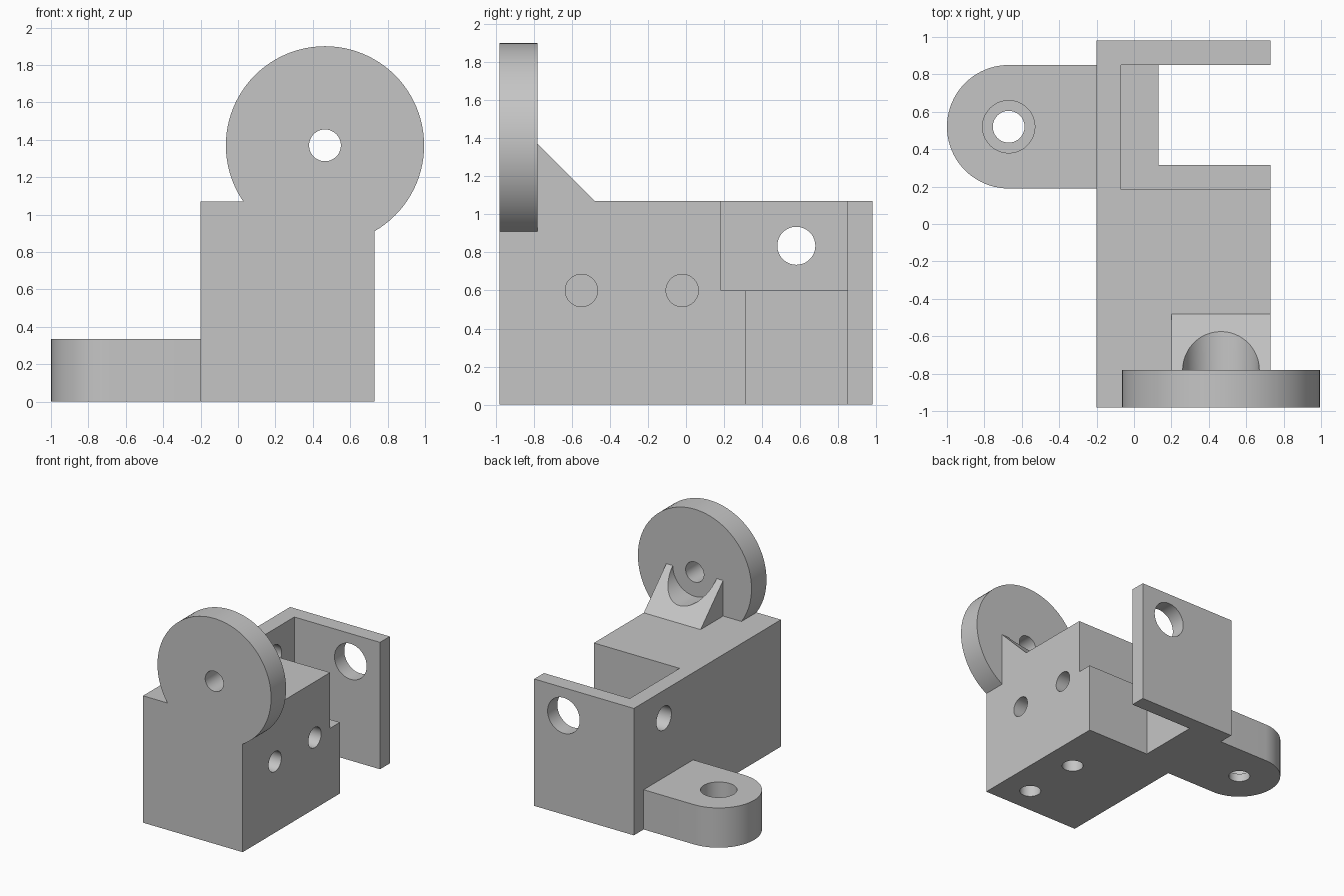
import bpy, bmesh
from math import sin, cos, pi

cube = bpy.data.objects.get("Cube")
if cube:
    bpy.data.objects.remove(cube, do_unlink=True)

GREY = (0.56, 0.56, 0.56, 1.0)
metal = bpy.data.materials.new("plain_grey")
metal.use_nodes = True
metal.diffuse_color = GREY
metal.node_tree.nodes["Principled BSDF"].inputs["Base Color"].default_value = GREY

PLACE = {"x": lambda a, b, h: (h, a, b),
         "y": lambda a, b, h: (a, h, b),
         "z": lambda a, b, h: (a, b, h)}


def prism(name, points, axis, lo, hi):
    """Extrude a flat profile along an axis from lo to hi."""
    bm = bmesh.new()
    face = bm.faces.new([bm.verts.new(PLACE[axis](a, b, lo)) for a, b in points])
    ext = bmesh.ops.extrude_face_region(bm, geom=[face], use_keep_orig=True)
    shift = PLACE[axis](0, 0, hi - lo)
    moved = [g for g in ext["geom"] if isinstance(g, bmesh.types.BMVert)]
    bmesh.ops.translate(bm, verts=moved, vec=shift)
    bmesh.ops.recalc_face_normals(bm, faces=bm.faces)
    mesh = bpy.data.meshes.new(name)
    bm.to_mesh(mesh)
    bm.free()
    mesh.materials.append(metal)
    obj = bpy.data.objects.new(name, mesh)
    bpy.context.collection.objects.link(obj)
    return obj


def box(name, x, y, z):
    return prism(name, [(x[0], y[0]), (x[1], y[0]), (x[1], y[1]), (x[0], y[1])], "z", *z)


def arc(a, b, r, start=0.0, sweep=2 * pi, steps=64):
    return [(a + r * cos(start + sweep * i / steps), b + r * sin(start + sweep * i / steps))
            for i in range(steps + (sweep < 2 * pi))]


def rod(name, a, b, r, axis, lo, hi, steps=48):
    return prism(name, arc(a, b, r, steps=steps), axis, lo, hi)


def combine(target, other, operation):
    """Apply a boolean and remove the helper solid."""
    bpy.context.view_layer.objects.active = target
    mod = target.modifiers.new(operation.lower(), "BOOLEAN")
    mod.operation, mod.solver, mod.object = operation, "EXACT", other
    bpy.ops.object.modifier_apply(modifier=mod.name)
    bpy.data.objects.remove(other, do_unlink=True)


def cut(target, *cutters):
    for c in cutters:
        combine(target, c, "DIFFERENCE")


AX, AZ = 0.465, 1.37   # disc axis

# Main block with the stepped pocket that leaves a side wall and a back plate
bracket = box("bracket_body", (-0.2, 0.73), (-0.98, 0.98), (0, 1.07))
cut(bracket,
    box("upper_pocket", (-0.07, 1.2), (0.185, 0.85), (0.6, 1.5)),
    box("through_pocket", (0.13, 1.2), (0.315, 0.85), (-0.5, 1.5)))

# Sloped support behind the disc, scooped round the disc axis
support = prism("disc_support", [(-0.85, 1.0), (-0.85, AZ), (-0.78, AZ), (-0.48, 1.07), (-0.48, 1.0)],
                "x", 0.2, 0.73)
cut(support, rod("scoop", AX, AZ, 0.205, "y", -0.78, -0.3))
combine(bracket, support, "UNION")

# Upright disc
combine(bracket, rod("disc", AX, AZ, 0.53, "y", -0.98, -0.78, 96), "UNION")

# Round-ended mounting lug
lug = prism("mounting_lug", [(-0.1, 0.85)] + arc(-0.67, 0.52, 0.33, pi / 2, pi, 40) + [(-0.1, 0.19)],
            "z", 0, 0.335)
cut(lug, rod("lug_hole", -0.67, 0.52, 0.085, "z", -0.1, 0.5),
    rod("lug_counterbore", -0.67, 0.52, 0.14, "z", 0.07, 0.5))
combine(bracket, lug, "UNION")

# Through holes: disc, side wall, back plate
cut(bracket,
    rod("disc_hole", AX, AZ, 0.085, "y", -1.1, -0.6),
    rod("wall_hole", 0.58, 0.835, 0.1, "x", -0.3, 0.0),
    rod("plate_hole", 0.455, 0.835, 0.15, "y", 0.8, 1.1))

# Blind holes in the side and underneath
for y in (-0.55, -0.02):
    cut(bracket, rod("side_hole", y, 0.6, 0.085, "x", 0.33, 0.9))
for y in (-0.745, -0.215):
    cut(bracket, rod("bottom_hole", AX, y, 0.085, "z", -0.1, 0.4))

# Smooth the curved walls, keep the edges sharp
bpy.ops.object.select_all(action="DESELECT")
bracket.select_set(True)
bpy.context.view_layer.objects.active = bracket
bpy.ops.object.shade_smooth_by_angle(angle=pi / 6)
